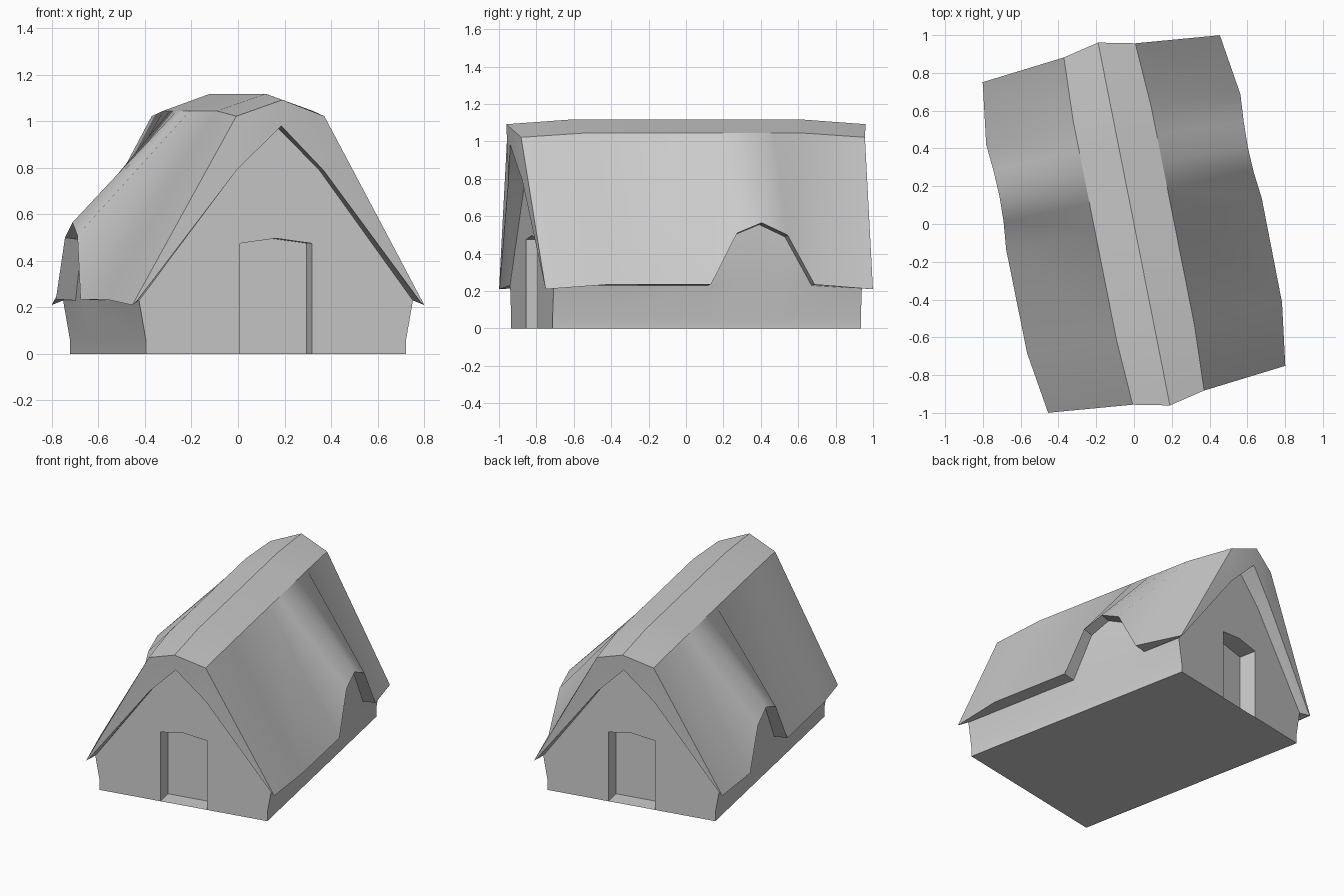
import bpy, bmesh, math
from mathutils import Matrix

if "Cube" in bpy.data.objects:
    bpy.data.objects.remove(bpy.data.objects["Cube"])

TURN = math.radians(11.2)

# eave line along the house: y, x, z (the bump is the eyebrow dormer)
EAVE = [(-.892, .64, .21), (-.56, .688, .235), (0, .69, .235), (.145, .675, .51),
        (.28, .67, .565), (.42, .675, .5), (.565, .686, .235), (.892, .64, .21)]
WALL_Y, WALL_X = .84, .6
SLOPE = [(.19, .79), (0, .98)]          # underside of the gable: x, z


def both(points):
    """Right half profile ending on the centre line -> full profile."""
    return points + [(-x, y, z) for x, y, z in reversed(points[:-1])]


def strip(bm, a, b):
    """Quads between two rows of points."""
    for i in range(len(a) - 1):
        face(bm, [a[i], a[i + 1], b[i + 1], b[i]])


def face(bm, pts):
    bm.faces.new([bm.verts.new(p) for p in pts])


def finish(bm, name, angle):
    bmesh.ops.remove_doubles(bm, verts=bm.verts, dist=.0005)
    bmesh.ops.dissolve_degenerate(bm, edges=bm.edges, dist=.0001)
    bmesh.ops.recalc_face_normals(bm, faces=bm.faces)
    bm.transform(Matrix.Rotation(TURN, 4, 'Z'))
    me = bpy.data.meshes.new(name)
    bm.to_mesh(me)
    bm.free()
    ob = bpy.data.objects.new(name, me)
    bpy.context.collection.objects.link(ob)
    bpy.ops.object.select_all(action='DESELECT')
    ob.select_set(True)
    bpy.context.view_layer.objects.active = ob
    bpy.ops.object.shade_smooth_by_angle(angle=math.radians(angle))
    return ob


def wall_top(y, x, z):
    return (WALL_X, max(-WALL_Y, min(WALL_Y, y)), max(.23, z - .01))


# roof: outer skin, soffits and flared gable ends
bm = bmesh.new()
rows = []
for i, (y, x, z) in enumerate(EAVE):
    end = i in (0, len(EAVE) - 1)
    k = y / .892
    rows.append(both([wall_top(y, x, z), (x, y, z),
                      (.193 if end else .21, k * .937, 1.022 if end else 1.045),
                      (0, k * .979, 1.092 if end else 1.118)]))
for a, b in zip(rows, rows[1:]):
    strip(bm, a, b)
for s, row in ((-1, rows[0]), (1, rows[-1])):
    outer = row[1:-1]
    inner = both([(.622, s * .892, .225), (.19, s * .93, .79), (0, s * .958, .98)])
    wall = both([(WALL_X, s * WALL_Y, .23)] + [(x, s * WALL_Y, z) for x, z in SLOPE])
    strip(bm, outer, inner)
    strip(bm, inner, wall)
    for j in (0, -1):
        face(bm, [outer[j], inner[j], wall[j]])
finish(bm, "roof", 28)

# walls: long sides rising into the dormers, gables with recessed doors, floor
bm = bmesh.new()
ys = [max(-WALL_Y, min(WALL_Y, e[0])) for e in EAVE]
for s in (-1, 1):
    cols = []
    for e, y in zip(EAVE, ys):
        top = wall_top(*e)
        cols.append([(s * .57, y, 0), (s * .57, y, .06), (s * WALL_X, y, .23),
                     (s * top[0], y, top[2])])
    for a, b in zip(cols, cols[1:]):
        strip(bm, a, b)

DOOR = [(.158, 0), (.158, .475), (0, .497), (-.158, .475), (-.158, 0)]
for s in (-1, 1):
    side = [(.57, 0), (.57, .06), (WALL_X, .23)] + SLOPE
    outline = side + [(-x, z) for x, z in reversed(side[:-1])]
    face(bm, [(x, s * WALL_Y, z) for x, z in outline + DOOR[::-1]])
    front = [(x, s * WALL_Y, z) for x, z in DOOR]
    back = [(x, s * (WALL_Y - .12), z) for x, z in DOOR]
    strip(bm, front, back)
    face(bm, back)
face(bm, [(x, y, 0) for x, y in ((-.57, -WALL_Y), (.57, -WALL_Y), (.57, WALL_Y), (-.57, WALL_Y))])
finish(bm, "walls", 15)
